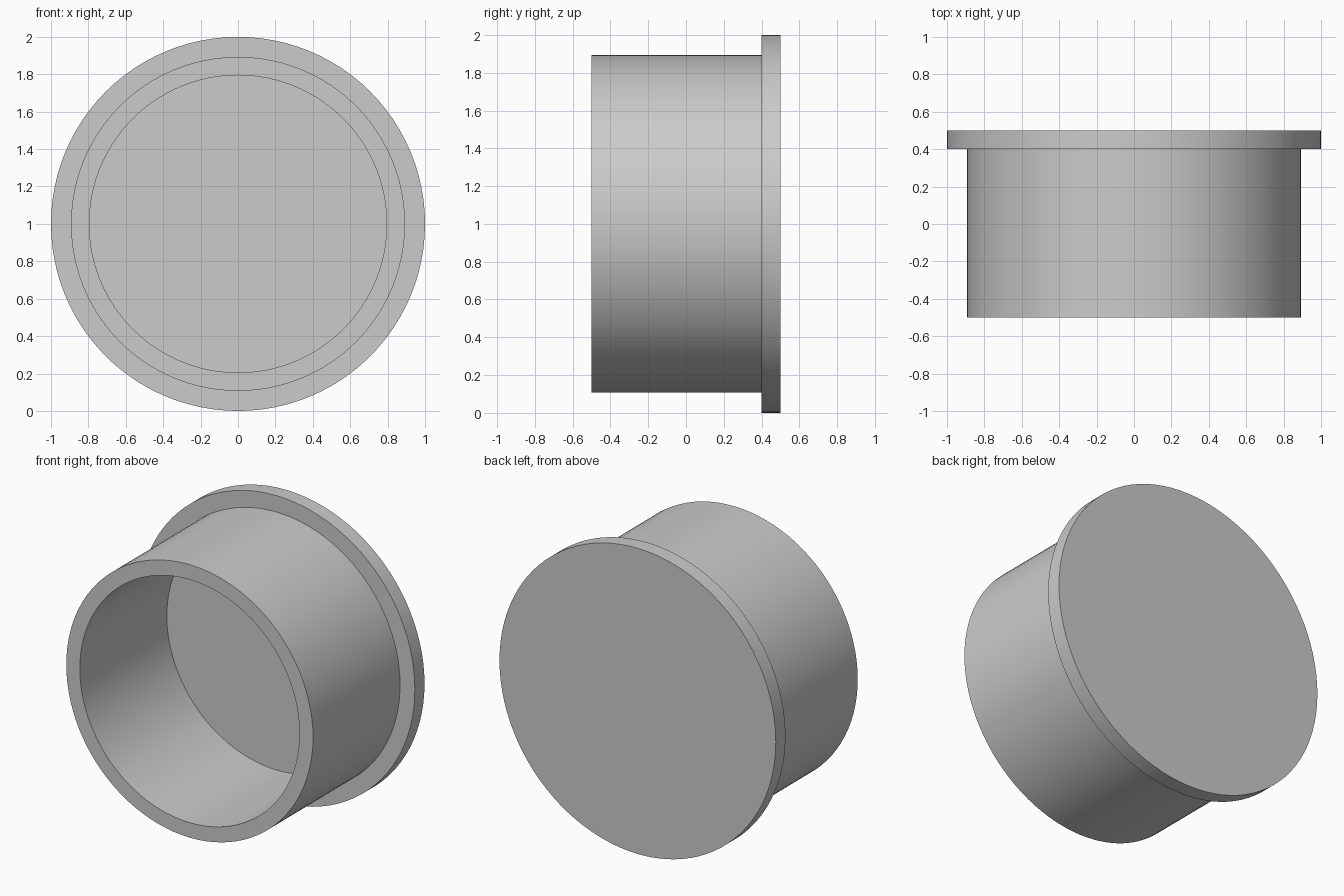
import bpy, bmesh, math
from mathutils import Vector, Matrix

if "Cube" in bpy.data.objects:
    bpy.data.objects.remove(bpy.data.objects["Cube"])

SEGMENTS = 96
CENTRE = Vector((0, 0, 1))

# Half section of the flanged cap as (radius, y), from the inner floor to the back
PROFILE = [
    (0.0, 0.4),       # centre of the inner floor
    (0.795, 0.4),     # foot of the bore
    (0.795, -0.5),    # inner rim
    (0.893, -0.5),    # outer rim
    (0.893, 0.4),     # sleeve meets flange
    (1.0, 0.4),       # flange front edge
    (1.0, 0.5),       # flange back edge
    (0.0, 0.5),       # centre of the back
]

grey = bpy.data.materials.new("plain grey")
grey.diffuse_color = (0.6, 0.6, 0.6, 1)
grey.use_nodes = True
grey.node_tree.nodes["Principled BSDF"].inputs["Base Color"].default_value = grey.diffuse_color

# Revolve the section around the y axis
bm = bmesh.new()
rings = []
for r, y in PROFILE:
    if r == 0:
        rings.append(None)
        continue
    rings.append([bm.verts.new(CENTRE + Vector((
        r * math.cos(2 * math.pi * i / SEGMENTS), y,
        r * math.sin(2 * math.pi * i / SEGMENTS)))) for i in range(SEGMENTS)])
for a, b in zip(rings, rings[1:]):
    if a is None or b is None:
        bm.faces.new(a or b)          # flat disc
        continue
    for i in range(SEGMENTS):
        j = (i + 1) % SEGMENTS
        bm.faces.new((a[i], a[j], b[j], b[i]))
bmesh.ops.recalc_face_normals(bm, faces=bm.faces)

mesh = bpy.data.meshes.new("flanged_cap")
bm.to_mesh(mesh)
bm.free()
mesh.materials.append(grey)
cap = bpy.data.objects.new("flanged_cap", mesh)
bpy.context.collection.objects.link(cap)

# Smooth round walls, sharp rims
bpy.context.view_layer.objects.active = cap
cap.select_set(True)
bpy.ops.object.shade_smooth_by_angle(angle=math.radians(30))
